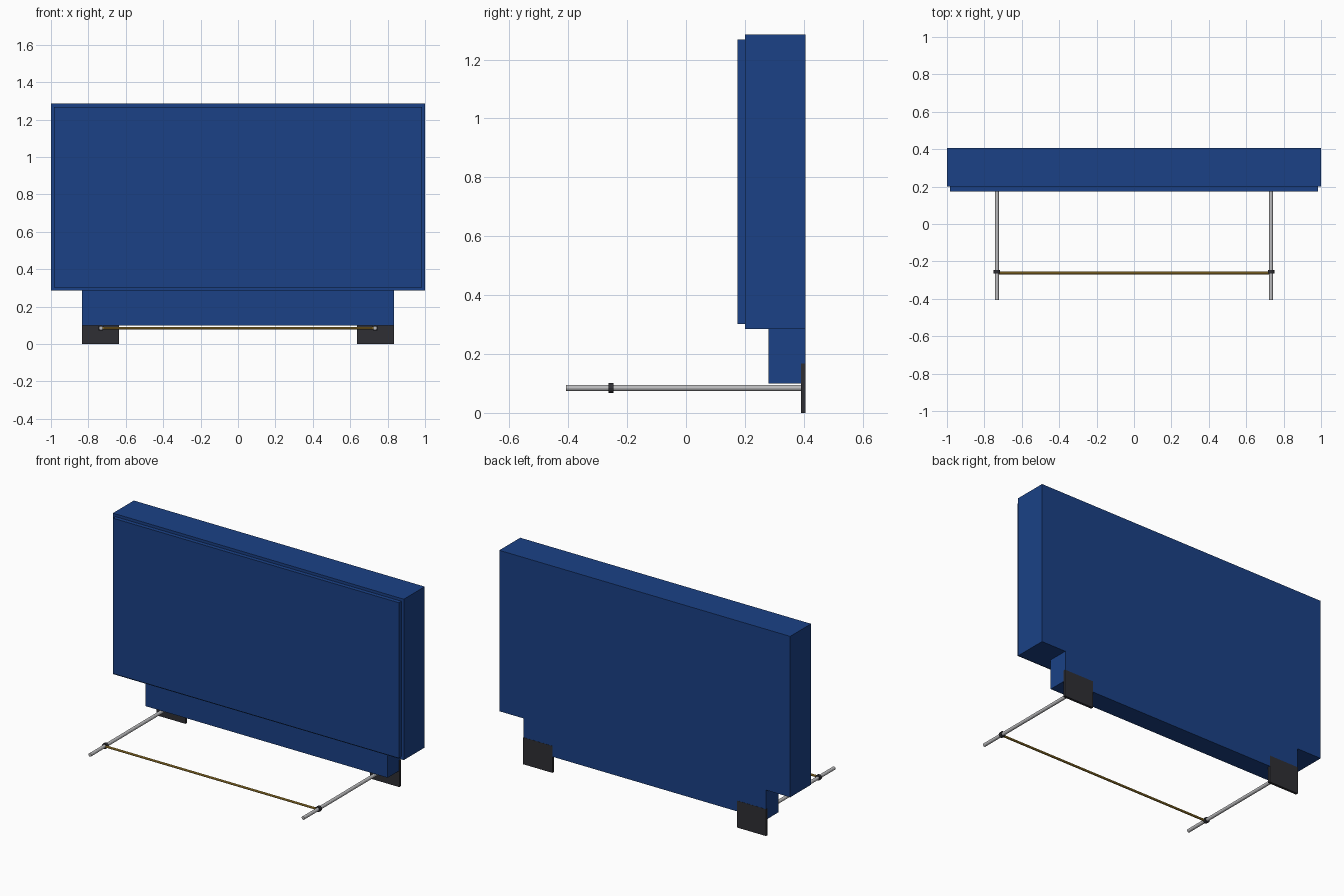
import bpy, math

if "Cube" in bpy.data.objects:
    bpy.data.objects.remove(bpy.data.objects["Cube"])


def material(name, rgb):
    m = bpy.data.materials.new(name)
    m.diffuse_color = (*rgb, 1)
    m.use_nodes = True
    m.node_tree.nodes["Principled BSDF"].inputs["Base Color"].default_value = m.diffuse_color
    return m


BLUE = material("blue", (0.0105, 0.053, 0.24))
DARK = material("dark_grey", (0.028, 0.028, 0.034))
STEEL = material("steel", (0.5, 0.5, 0.51))
BRASS = material("brass", (0.5, 0.3, 0.04))


def box(name, mat, x, y, z):
    """Box from (min, max) pairs."""
    bpy.ops.mesh.primitive_cube_add(size=1, location=[sum(p) / 2 for p in (x, y, z)])
    ob = bpy.context.object
    ob.name = name
    ob.scale = [p[1] - p[0] for p in (x, y, z)]
    bpy.ops.object.transform_apply(location=False, rotation=False, scale=True)
    ob.data.materials.append(mat)


def rod(name, mat, radius, length, loc, rot, sides=12):
    bpy.ops.mesh.primitive_cylinder_add(vertices=sides, radius=radius, depth=length,
                                        location=loc, rotation=rot)
    ob = bpy.context.object
    ob.name = name
    ob.data.materials.append(mat)


# Cabinet, raised front panel and narrower base
box("cabinet", BLUE, (-1, 1), (0.2, 0.405), (0.285, 1.285))
box("front_panel", BLUE, (-0.983, 0.983), (0.175, 0.2), (0.302, 1.268))
box("base", BLUE, (-0.833, 0.833), (0.28, 0.405), (0.1, 0.285))

ALONG_Y = (math.pi / 2, 0, 0)
ALONG_X = (0, math.pi / 2, 0)
for side, s in (("left", -1), ("right", 1)):
    # Mounting plate, arm and collar on each side
    box(side + "_plate", DARK, sorted((s * 0.635, s * 0.835)), (0.391, 0.406), (0, 0.167))
    rod(side + "_arm", STEEL, 0.0105, 0.8, (s * 0.733, -0.007, 0.085), ALONG_Y)
    rod(side + "_collar", DARK, 0.017, 0.018, (s * 0.733, -0.255, 0.085), ALONG_Y)

# Thin bar between the arms
rod("cross_bar", BRASS, 0.0068, 1.46, (0, -0.262, 0.085), ALONG_X, 8)
